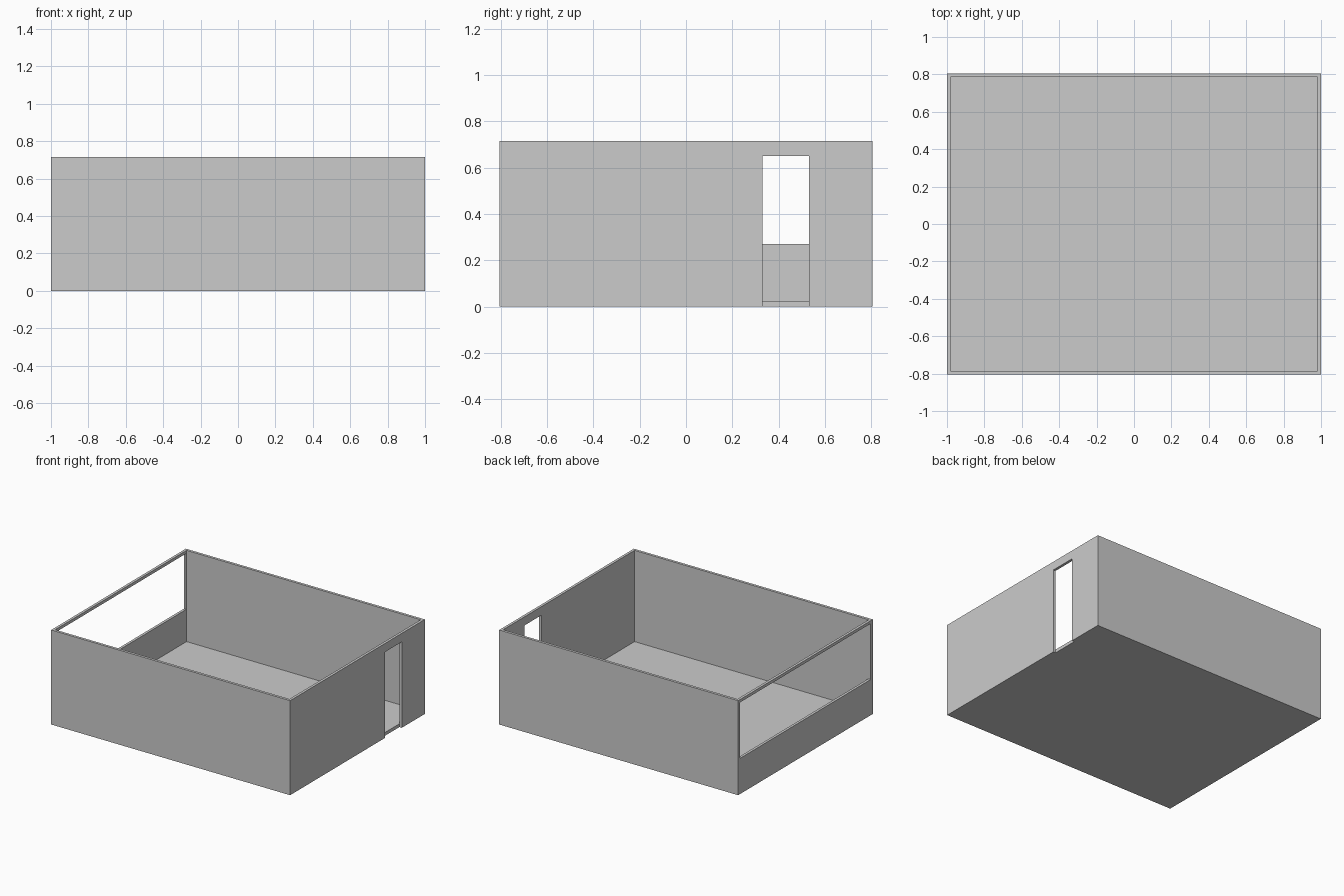
import bpy

if "Cube" in bpy.data.objects:
    bpy.data.objects.remove(bpy.data.objects["Cube"])

W, D, H = 1.0, 0.805, 0.715   # half width, half depth, height
T = 0.02                      # wall thickness
FLOOR = 0.025


def box(name, x, y, z):
    """Box from (min, max) pairs on each axis."""
    bpy.ops.mesh.primitive_cube_add(size=1, location=[sum(a) / 2 for a in (x, y, z)])
    ob = bpy.context.object
    ob.name = name
    ob.scale = [a[1] - a[0] for a in (x, y, z)]
    bpy.ops.object.transform_apply(location=False, rotation=False, scale=True)
    return ob


def cut(target, x, y, z):
    """Subtract a box and discard the cutter."""
    cutter = box("cutter", x, y, z)
    cutter.hide_render = True
    mod = target.modifiers.new("cut", 'BOOLEAN')
    mod.operation = 'DIFFERENCE'
    mod.solver = 'EXACT'
    mod.object = cutter
    bpy.context.view_layer.objects.active = target
    bpy.ops.object.modifier_apply(modifier=mod.name)
    bpy.data.objects.remove(cutter)


# Floor slab between the walls
box("floor", (-W + T, W - T), (-D + T, D - T), (0, FLOOR))

# Open-topped ring of walls
walls = box("walls", (-W, W), (-D, D), (0, H))
cut(walls, (-W + T, W - T), (-D + T, D - T), (-0.1, H + 0.1))

# Doorway in the right wall
cut(walls, (W - 0.1, W + 0.1), (0.33, 0.53), (-0.1, 0.65))

# Wide window opening in the left wall
cut(walls, (-W - 0.1, -W + 0.1), (-D + 0.025, D - 0.025), (0.27, H - 0.022))
